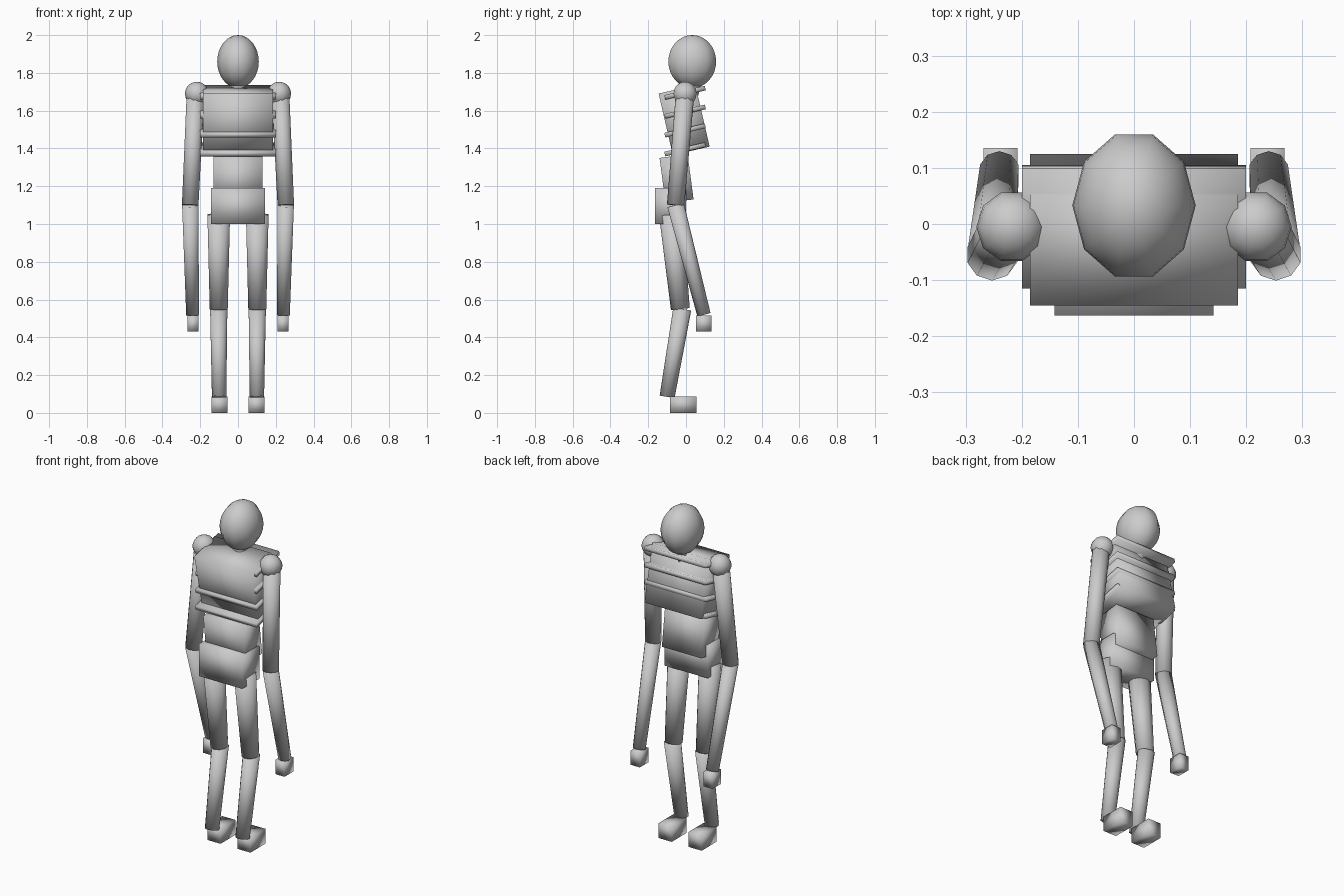
import bpy
import bmesh
from math import radians
from mathutils import Matrix, Vector

cube = bpy.data.objects.get("Cube")
if cube:
    bpy.data.objects.remove(cube, do_unlink=True)

grey = bpy.data.materials.new("plain_grey")
grey.use_nodes = True
GREY = (0.6, 0.6, 0.6, 1)
grey.diffuse_color = GREY
grey.node_tree.nodes["Principled BSDF"].inputs["Base Color"].default_value = GREY


def finish(name, bm):
    """Turn a bmesh into a smooth shaded grey object."""
    for face in bm.faces:
        face.smooth = True
    mesh = bpy.data.meshes.new(name)
    bm.to_mesh(mesh)
    bm.free()
    mesh.materials.append(grey)
    obj = bpy.data.objects.new(name, mesh)
    bpy.context.collection.objects.link(obj)


def box(name, centre, size, tilt=0):
    """Box leaning forward at the top by a tilt in degrees."""
    bm = bmesh.new()
    place = (Matrix.Translation(centre) @ Matrix.Rotation(radians(tilt), 4, 'X')
             @ Matrix.Diagonal((*size, 1)))
    bmesh.ops.create_cube(bm, size=1, matrix=place)
    finish(name, bm)


def ball(name, centre, radii, rings=12):
    bm = bmesh.new()
    place = (Matrix.Translation(centre) @ Matrix.Diagonal((*radii, 1))
             @ Matrix.Rotation(radians(90), 4, 'Z'))
    bmesh.ops.create_uvsphere(bm, u_segments=10, v_segments=rings,
                              radius=1, matrix=place)
    finish(name, bm)


def limb(name, top, bottom, r_top, r_bottom):
    """Tapered ten sided cylinder between two points."""
    top, bottom = Vector(top), Vector(bottom)
    axis = top - bottom
    turn = Vector((0, 0, 1)).rotation_difference(axis).to_matrix().to_4x4()
    bm = bmesh.new()
    bmesh.ops.create_cone(bm, cap_ends=True, segments=10, radius1=r_bottom,
                          radius2=r_top, depth=axis.length,
                          matrix=Matrix.Translation((top + bottom) / 2) @ turn)
    finish(name, bm)


# Head and neck
ball("head", (0, 0.033, 1.86), (0.11, 0.133, 0.14), 16)
limb("neck", (0, 0.05, 1.8), (0, 0.01, 1.65), 0.045, 0.045)

# Trunk
box("chest", (0, -0.01, 1.55), (0.37, 0.2, 0.334), 13)
box("abdomen", (0, -0.05, 1.24), (0.26, 0.15, 0.241), 7.5)
box("pelvis", (0, -0.082, 1.095), (0.284, 0.162, 0.19))

# Ribs poking out of the chest
for i in range(4):
    box(f"rib_{i + 1}", (0, -0.005, 1.395 + 0.1 * i), (0.4, 0.22, 0.025), 13)

# Arms and legs
for side, s in (("left", 1), ("right", -1)):
    ball(f"{side}_shoulder", (s * 0.218, -0.005, 1.69), (0.063, 0.064, 0.063), 10)
    limb(f"{side}_upper_arm", (s * 0.225, -0.005, 1.69), (s * 0.253, -0.055, 1.1), 0.049, 0.046)
    limb(f"{side}_forearm", (s * 0.253, -0.055, 1.1), (s * 0.24, 0.095, 0.52), 0.045, 0.036)
    box(f"{side}_hand", (s * 0.238, 0.094, 0.473), (0.06, 0.082, 0.085))
    limb(f"{side}_thigh", (s * 0.102, -0.08, 1.05), (s * 0.102, -0.03, 0.55), 0.063, 0.05)
    limb(f"{side}_shin", (s * 0.102, -0.02, 0.55), (s * 0.1, -0.1, 0.085), 0.048, 0.04)
    box(f"{side}_foot", (s * 0.098, -0.015, 0.044), (0.086, 0.14, 0.088))
